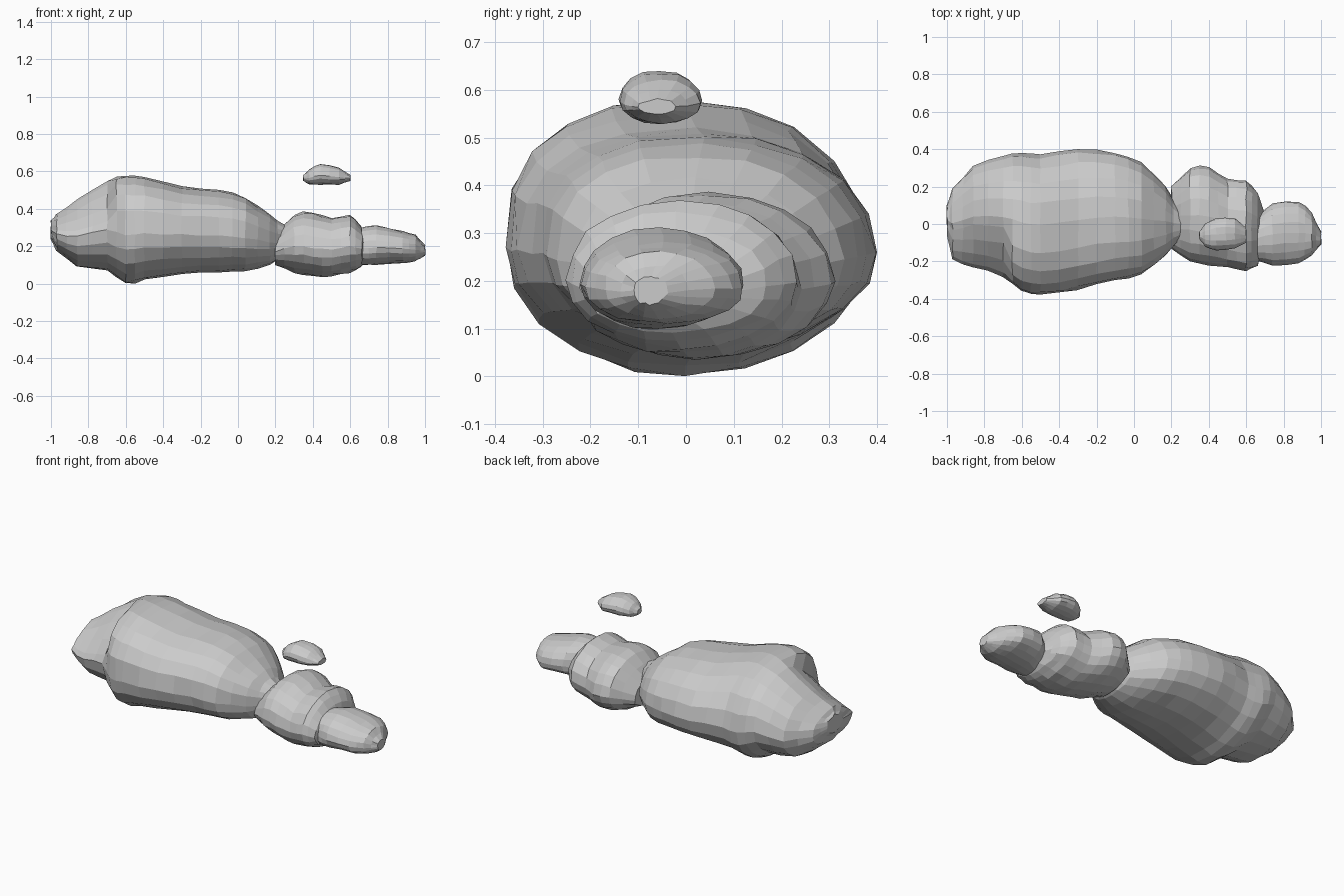
import bpy
import math
import random
from mathutils import Vector

random.seed(4)

default_cube = bpy.data.objects.get("Cube")
if default_cube:
    bpy.data.objects.remove(default_cube, do_unlink=True)

# Single plain stone colour
stone = bpy.data.materials.new("stone grey")
stone.use_nodes = True
grey = (.6, .6, .6, 1)
stone.diffuse_color = grey
stone.node_tree.nodes["Principled BSDF"].inputs["Base Color"].default_value = grey


def rounded(value, power):
    """Signed power, which makes an ellipse boxier or leaner."""
    return math.copysign(abs(value) ** power, value)


def between(before, start, end, after):
    """Smooth halfway section between start and end."""
    middle = (start + end) / 2
    bulge = (start + end - before - after) / 16
    # Keep the rings evenly spaced along the rock
    bulge[0] = 0
    return middle + bulge


def refine(sections):
    """Double the number of sections with a smooth curve."""
    keys = [Vector(section) for section in sections]
    last = len(keys) - 1
    result = []
    for i in range(last):
        before, after = keys[max(i - 1, 0)], keys[min(i + 2, last)]
        result.append(keys[i])
        result.append(between(before, keys[i], keys[i + 1], after))
    result.append(keys[last])
    return result


def even_power(x, across):
    """Plain rounded upper half."""
    return .95


def boulder_power(x, across):
    """Round back, sharp front shoulder, and a hollow beyond the shoulder."""
    if across > 0:
        return 1
    return 1.5 if x < -.65 else .78


def ring(section, sides, rough, upper_power):
    """One closed outline across the rock, widest a little below its middle."""
    x, front, back, low, high = section
    centre = (front + back) / 2
    half_width = (back - front) / 2
    waist = low + (high - low) * .45
    points = []
    for i in range(sides):
        angle = math.tau * i / sides
        c, s = math.cos(angle), math.sin(angle)
        power = upper_power(x, c) if s > 0 else 1
        height = (high - waist) if s > 0 else (waist - low)
        point = Vector((x,
                        centre + rounded(c, power) * half_width,
                        waist + rounded(s, power) * height))
        jitter = Vector([random.uniform(-rough, rough) for axis in "xyz"])
        points.append(point + jitter)
    return points


def build_rock(name, sections, sides=20, rough=.004, upper_power=even_power):
    """Loft faceted stone through a row of cross-sections."""
    rows = refine(sections)
    verts = []
    for section in rows:
        verts += ring(section, sides, rough, upper_power)
    faces = []
    for row in range(len(rows) - 1):
        a, b = row * sides, (row + 1) * sides
        for i in range(sides):
            j = (i + 1) % sides
            faces.append((a + i, a + j, b + j, b + i))
    # Close both ends
    faces.append(tuple(reversed(range(sides))))
    faces.append(tuple(range(len(verts) - sides, len(verts))))
    mesh = bpy.data.meshes.new(name)
    mesh.from_pydata(verts, [], faces)
    mesh.materials.append(stone)
    mesh.update()
    rock = bpy.data.objects.new(name, mesh)
    bpy.context.collection.objects.link(rock)


# Each section gives: x, front, back, low, high

# Long boulder with a notched front corner
large_sections = [
    (-1, -.06, .1, .24, .34),
    (-.97, -.19, .19, .18, .37),
    (-.86, -.23, .31, .09, .45),
    (-.7, -.28, .36, .07, .55),
    (-.6, -.36, .38, 0, .58),
    (-.5, -.38, .37, .02, .57),
    (-.3, -.35, .4, .05, .52),
    (-.1, -.3, .38, .06, .5),
    (.04, -.27, .33, .07, .46),
    (.17, -.17, .2, .1, .37),
    (.25, -.08, .08, .15, .31),
]
build_rock("large_boulder", large_sections, upper_power=boulder_power)

# Middle stone with two humps
middle_sections = [
    (.2, -.13, .2, .1, .26),
    (.3, -.2, .3, .06, .37),
    (.4, -.22, .3, .04, .38),
    (.5, -.23, .24, .04, .35),
    (.6, -.25, .23, .06, .37),
    (.66, -.22, .17, .09, .31),
    (.69, -.15, .08, .13, .24),
]
build_rock("middle_stone", middle_sections)

# Flat stone at the tapered end
small_sections = [
    (.66, -.2, .05, .1, .3),
    (.74, -.22, .11, .1, .31),
    (.88, -.21, .12, .11, .28),
    (.95, -.17, .06, .12, .26),
    (1, -.11, -.04, .15, .21),
]
build_rock("small_stone", small_sections, rough=.003)

# Pebble hanging above the middle stone
pebble_sections = [
    (.35, -.08, -.04, .55, .58),
    (.38, -.12, 0, .53, .61),
    (.44, -.14, .03, .53, .64),
    (.54, -.13, .03, .53, .62),
    (.6, -.1, -.02, .55, .58),
]
build_rock("floating_pebble", pebble_sections, sides=16, rough=.002)
